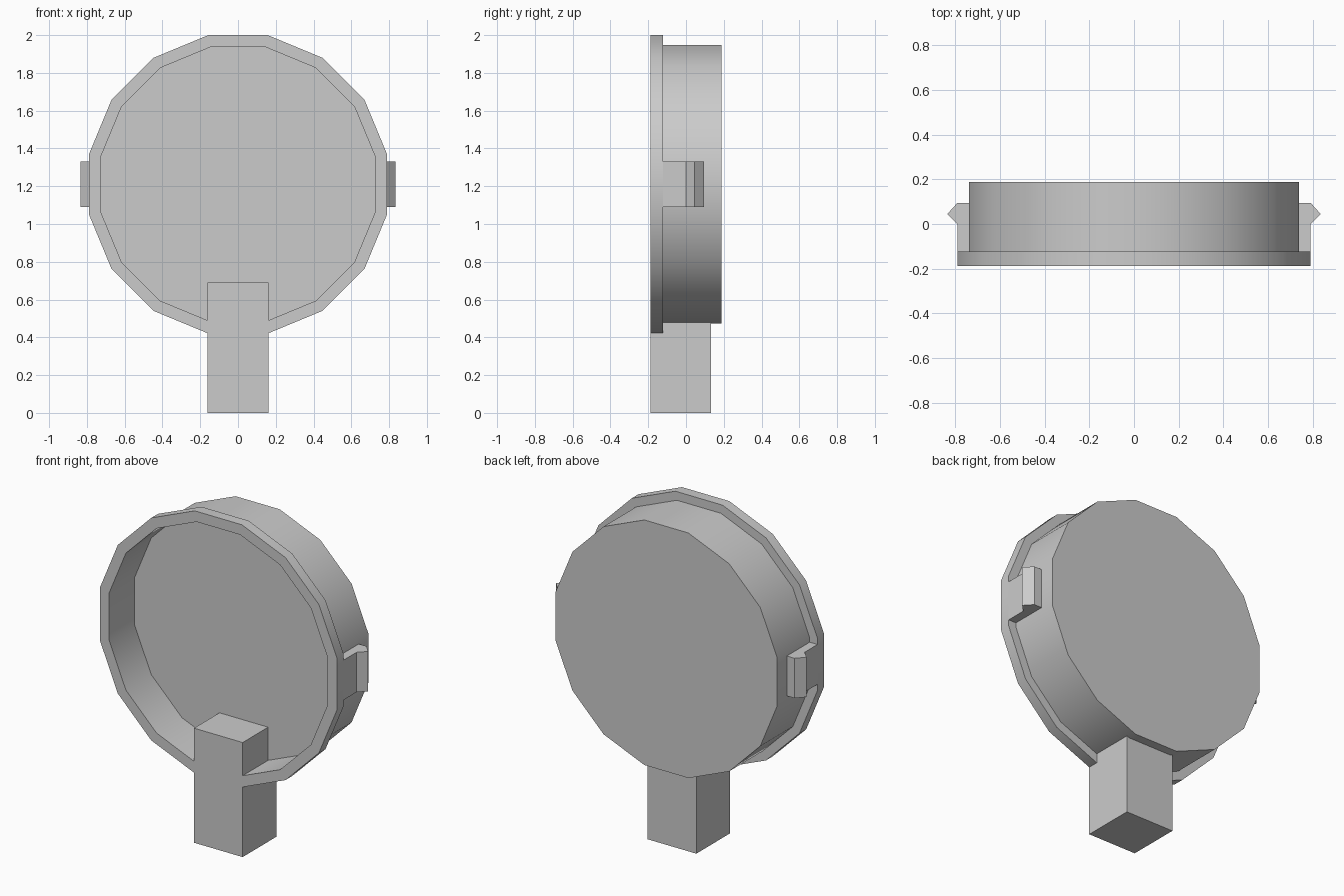
import bpy, bmesh, math

cube = bpy.data.objects.get("Cube")
if cube:
    bpy.data.objects.remove(cube, do_unlink=True)

SIDES = 16
CENTRE_Z = 1.21
FRONT, BACK = -0.187, 0.187
RIM_BACK = -0.123

grey = bpy.data.materials.new("plain grey")
grey.use_nodes = True
colour = (0.6, 0.6, 0.6, 1)
grey.diffuse_color = colour
grey.node_tree.nodes["Principled BSDF"].inputs["Base Color"].default_value = colour


def loft(name, rings, smooth=False):
    """Skin a list of matching point rings and cap both ends."""
    bm = bmesh.new()
    loops = [[bm.verts.new(p) for p in ring] for ring in rings]
    n = len(loops[0])
    for a, b in zip(loops, loops[1:]):
        for i in range(n):
            j = (i + 1) % n
            bm.faces.new((a[i], a[j], b[j], b[i]))
    bm.faces.new(loops[0])
    bm.faces.new(loops[-1])
    bmesh.ops.recalc_face_normals(bm, faces=bm.faces)
    mesh = bpy.data.meshes.new(name)
    bm.to_mesh(mesh)
    bm.free()
    mesh.materials.append(grey)
    obj = bpy.data.objects.new(name, mesh)
    bpy.context.collection.objects.link(obj)
    if smooth:
        bpy.ops.object.select_all(action='DESELECT')
        obj.select_set(True)
        bpy.context.view_layer.objects.active = obj
        bpy.ops.object.shade_smooth_by_angle(angle=math.radians(30))
    return obj


def polygon(flat_radius, y):
    """Upright polygon with flat sides at top, bottom, left and right."""
    r = flat_radius / math.cos(math.pi / SIDES)
    angles = [(i + 0.5) * math.tau / SIDES for i in range(SIDES)]
    return [(r * math.cos(a), y, CENTRE_Z + r * math.sin(a)) for a in angles]


# Shallow round cup: recess floor, inner wall, front rim, drum and back
profile = [(0.727, 0.055), (0.727, FRONT), (0.79, FRONT),
           (0.79, RIM_BACK), (0.738, RIM_BACK), (0.738, BACK)]
loft("round_housing", [polygon(r, y) for r, y in profile], smooth=True)

# Square post, running up through the rim into the recess
w = 0.162
square = [(-w, FRONT), (w, FRONT), (w, 0.133), (-w, 0.133)]
loft("post", [[(x, y, z) for x, y in square] for z in (0, 0.69)])

# Snap clips with a pointed barb on each side
clip = [(0.73, RIM_BACK), (0.79, RIM_BACK), (0.79, 0), (0.835, 0.045),
        (0.79, 0.095), (0.73, 0.095)]
for name, side in (("left_clip", 1), ("right_clip", -1)):
    loft(name, [[(side * x, y, z) for x, y in clip] for z in (1.09, 1.33)])
